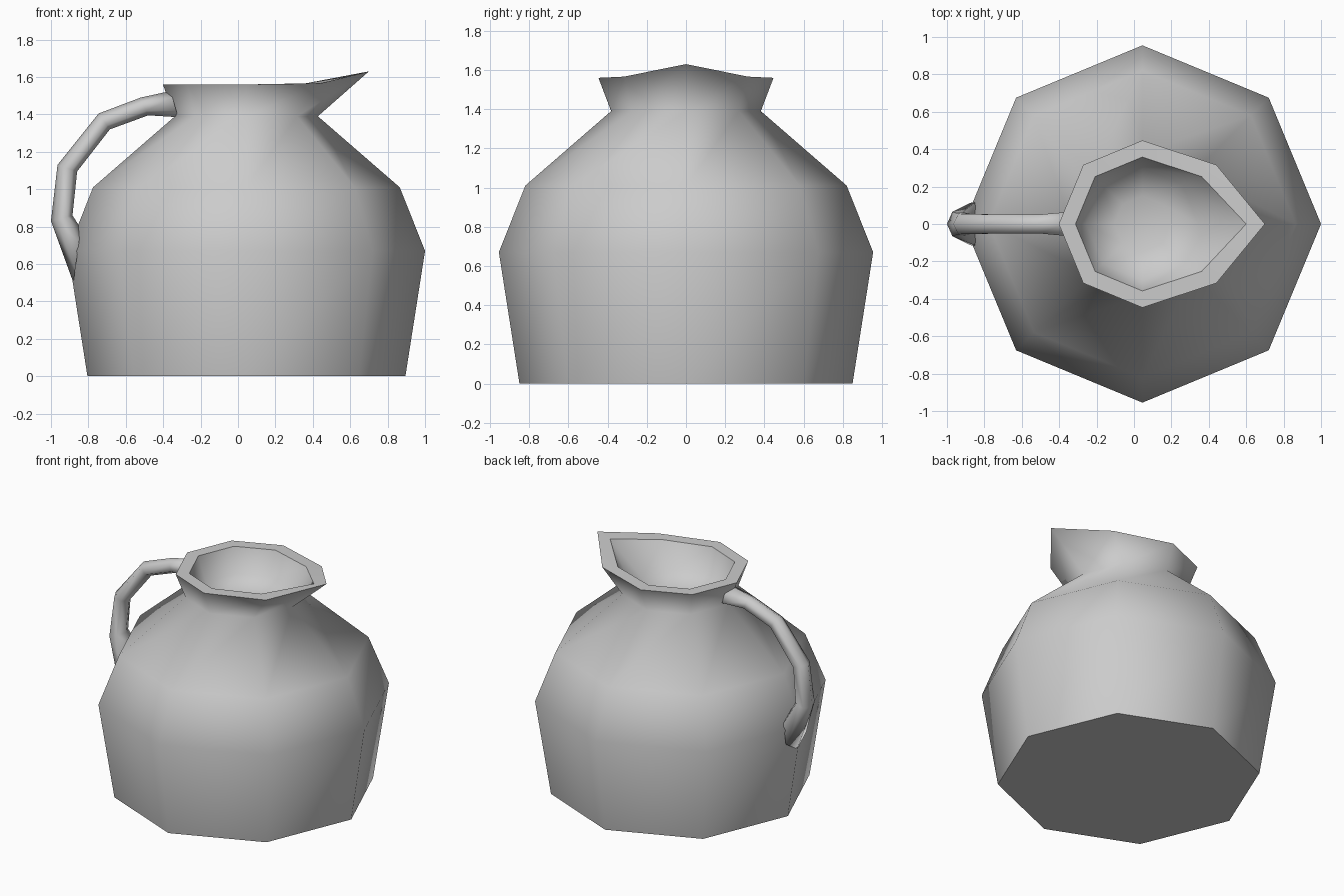
import bpy, bmesh
from math import cos, sin, pi
from mathutils import Vector

old = bpy.data.objects.get("Cube")
if old:
    bpy.data.objects.remove(old, do_unlink=True)

clay = bpy.data.materials.new("grey clay")
clay.use_nodes = True
GREY = (0.6, 0.6, 0.6, 1)
clay.diffuse_color = GREY
clay.node_tree.nodes["Principled BSDF"].inputs["Base Color"].default_value = GREY

SIDES = 8
CENTRE_X = 0.045


def loft(name, rings, sharp_rings=()):
    """Skin a list of equal-length point rings, cap both ends, shade smooth."""
    bm = bmesh.new()
    loops = [[bm.verts.new(p) for p in ring] for ring in rings]
    n = len(loops[0])
    for a, b in zip(loops, loops[1:]):
        for i in range(n):
            j = (i + 1) % n
            bm.faces.new((a[i], a[j], b[j], b[i]))
    bm.faces.new(loops[0][::-1])
    bm.faces.new(loops[-1])
    bmesh.ops.recalc_face_normals(bm, faces=bm.faces)
    for f in bm.faces:
        f.smooth = True
    for k in sharp_rings:
        for i in range(n):
            bm.edges.get((loops[k][i], loops[k][(i + 1) % n])).smooth = False
    mesh = bpy.data.meshes.new(name)
    bm.to_mesh(mesh)
    bm.free()
    mesh.materials.append(clay)
    obj = bpy.data.objects.new(name, mesh)
    bpy.context.collection.objects.link(obj)
    return obj


def ring(r, z, spout=None):
    """Octagon ring; the +x corner can be pulled out into a spout tip (x, z)."""
    pts = [Vector((CENTRE_X + r * cos(2 * pi * i / SIDES),
                   r * sin(2 * pi * i / SIDES), z)) for i in range(SIDES)]
    if spout:
        pts[0] = Vector((spout[0], 0, spout[1]))
        for i in (1, SIDES - 1):
            pts[i] += Vector((0.08 * r / 0.45, 0, 0.006))
    return pts


# Jug body: outer wall, lipped rim and hollow neck
loft("jug_body", [
    ring(0.85, 0),
    ring(0.955, 0.67),
    ring(0.82, 1.01),
    ring(0.382, 1.39),
    ring(0.447, 1.56, (0.70, 1.63)),
    ring(0.358, 1.56, (0.60, 1.605)),
    ring(0.30, 1.39),
    ring(0.15, 1.33),
], sharp_rings=(0, 4, 5))

# Handle: stations of outer (x, z), inner (x, z), half width
stations = [
    ((-0.88, 0.50), (-0.84, 0.79), 0.115),
    ((-1.00, 0.83), (-0.885, 0.86), 0.065),
    ((-0.965, 1.13), (-0.86, 1.095), 0.055),
    ((-0.745, 1.405), (-0.685, 1.32), 0.05),
    ((-0.52, 1.49), (-0.48, 1.395), 0.05),
    ((-0.36, 1.525), (-0.32, 1.385), 0.065),
]


def section(outer, inner, half):
    o, i = Vector((outer[0], 0, outer[1])), Vector((inner[0], 0, inner[1]))
    mid, arm = (o + i) / 2, (o - i) / 2
    return [mid + arm * cos(k * pi / 3) + Vector((0, half * sin(k * pi / 3) / sin(pi / 3), 0))
            for k in range(6)]


loft("handle", [section(*s) for s in stations])
